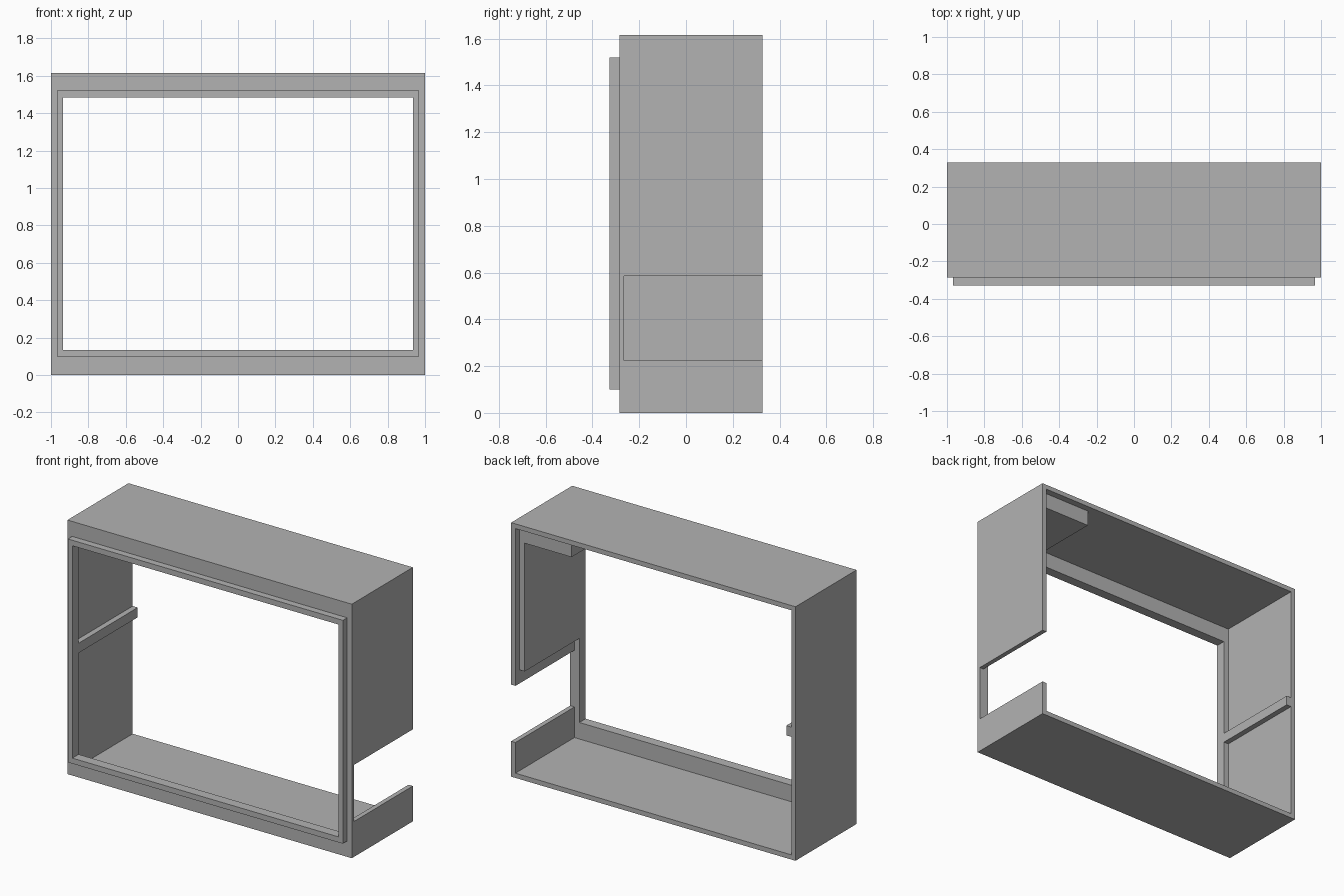
import bpy
import bmesh

cube = bpy.data.objects.get("Cube")
if cube:
    bpy.data.objects.remove(cube, do_unlink=True)

# Main dimensions
HEIGHT, WALL = 1.615, 0.03
LIP_Y, FRONT_Y, INNER_Y, BACK_Y = -0.328, -0.285, -0.265, 0.328
OPEN_X, OPEN_LOW, OPEN_HIGH = 0.935, 0.135, 1.485
INSIDE_X, CEILING = 1 - WALL, HEIGHT - WALL

grey = bpy.data.materials.new("plain grey")
grey.use_nodes = True
grey.diffuse_color = (0.45, 0.45, 0.45, 1)
grey.node_tree.nodes["Principled BSDF"].inputs["Base Color"].default_value = grey.diffuse_color


def extrude(name, profile, y0, y1):
    """Extrude an x-z outline along y."""
    bm = bmesh.new()
    face = bm.faces.new([bm.verts.new((x, y0, z)) for x, z in profile])
    grown = bmesh.ops.extrude_face_region(bm, geom=[face])["geom"]
    verts = [v for v in grown if isinstance(v, bmesh.types.BMVert)]
    bmesh.ops.translate(bm, verts=verts, vec=(0, y1 - y0, 0))
    bmesh.ops.recalc_face_normals(bm, faces=bm.faces)
    mesh = bpy.data.meshes.new(name)
    bm.to_mesh(mesh)
    bm.free()
    mesh.materials.append(grey)
    obj = bpy.data.objects.new(name, mesh)
    bpy.context.collection.objects.link(obj)
    return obj


def box(name, x0, x1, y0, y1, z0, z1):
    return extrude(name, [(x0, z0), (x1, z0), (x1, z1), (x0, z1)], y0, y1)


def cut(obj, *bounds):
    """Subtract a box from an object."""
    cutter = box("cutter", *bounds)
    cutter.hide_render = True
    mod = obj.modifiers.new("cut", "BOOLEAN")
    mod.operation, mod.solver, mod.object = "DIFFERENCE", "EXACT", cutter
    bpy.context.view_layer.objects.active = obj
    bpy.ops.object.modifier_apply(modifier=mod.name)
    bpy.data.objects.remove(cutter, do_unlink=True)


# Housing: hollow from the back, window in front, notch in the left wall
housing = box("housing", -1, 1, FRONT_Y, BACK_Y, 0, HEIGHT)
cut(housing, -INSIDE_X, INSIDE_X, INNER_Y, 1, WALL, CEILING)
cut(housing, -OPEN_X, OPEN_X, -1, 0, OPEN_LOW, OPEN_HIGH)
cut(housing, 0.95, 1.1, INNER_Y, 1, 0.225, 0.585)

# Raised lip around the front window
lip = box("front_lip", -0.967, 0.967, LIP_Y, FRONT_Y, 0.1, 1.52)
cut(lip, -OPEN_X, OPEN_X, -1, 1, OPEN_LOW, OPEN_HIGH)

# L-shaped liner in the upper left corner
extrude("corner_liner",
        [(INSIDE_X, CEILING), (0.605, CEILING), (0.605, OPEN_HIGH),
         (OPEN_X, OPEN_HIGH), (OPEN_X, 0.67), (INSIDE_X, 0.67)],
        INNER_Y, 0.285)

# Guide rail along the right wall
box("side_rail", -INSIDE_X, -OPEN_X, INNER_Y, BACK_Y, 0.78, 0.842)
